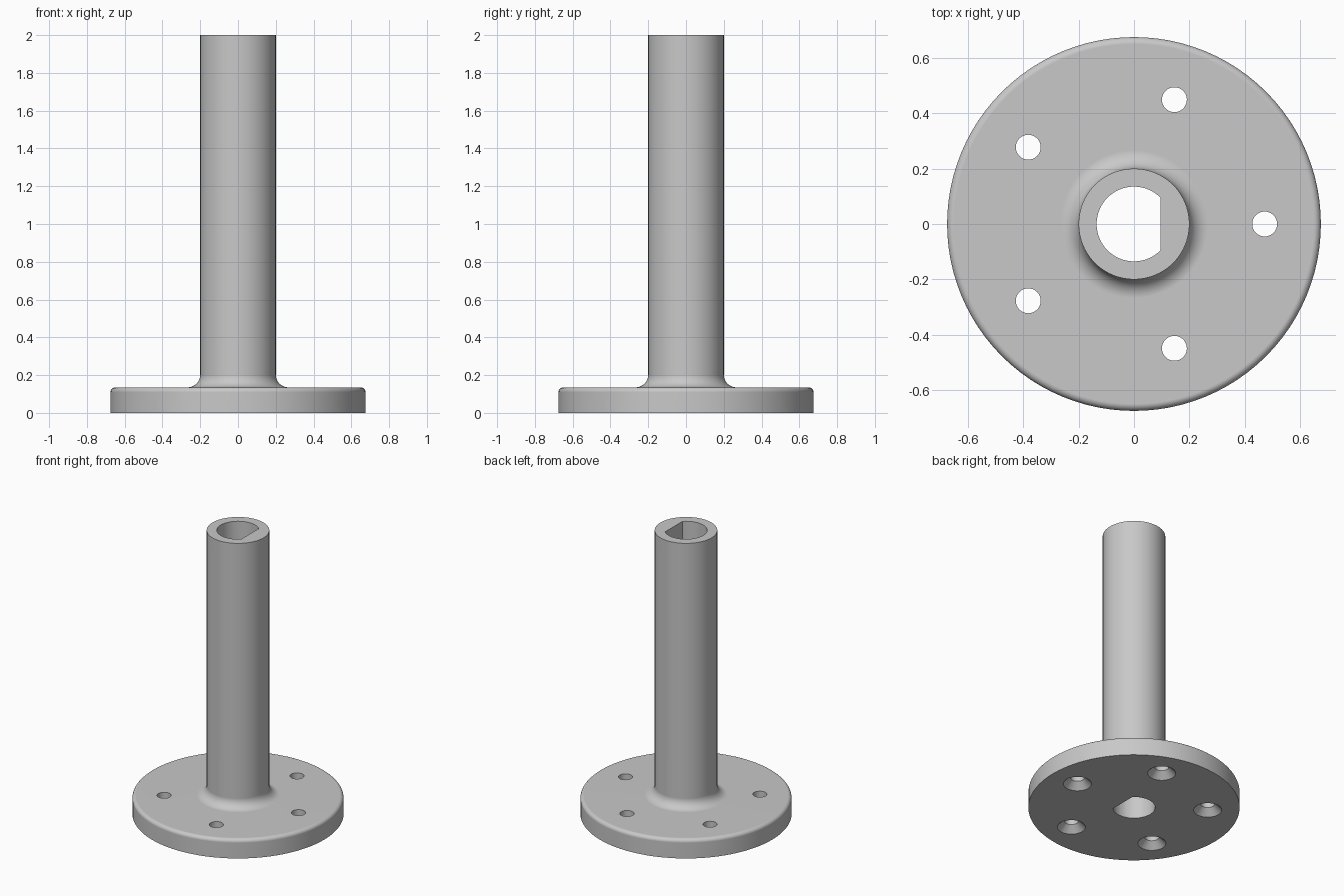
import bpy, bmesh, math
from mathutils import Matrix, Vector

if "Cube" in bpy.data.objects:
    bpy.data.objects.remove(bpy.data.objects["Cube"], do_unlink=True)

FLANGE_R, FLANGE_H, EDGE = 0.675, 0.135, 0.025
TUBE_R, HEIGHT, FILLET = 0.20, 2.0, 0.067
BORE_R, FLAT_X = 0.135, 0.095
HOLE_R, SINK_R, SINK_D, RING_R, HOLES = 0.045, 0.09, 0.045, 0.472, 5

grey = bpy.data.materials.new("plain grey")
grey.use_nodes = True
grey.diffuse_color = (0.58, 0.58, 0.58, 1)
grey.node_tree.nodes["Principled BSDF"].inputs["Base Color"].default_value = (0.58, 0.58, 0.58, 1)


def finish(bm, name):
    bmesh.ops.recalc_face_normals(bm, faces=bm.faces)
    mesh = bpy.data.meshes.new(name)
    bm.to_mesh(mesh)
    bm.free()
    mesh.materials.append(grey)
    ob = bpy.data.objects.new(name, mesh)
    bpy.context.collection.objects.link(ob)
    return ob


def lathe(name, profile, steps):
    """Revolve (radius, z) points about the z axis."""
    bm = bmesh.new()
    vs = [bm.verts.new((r, 0, z)) for r, z in profile]
    es = [bm.edges.new(p) for p in zip(vs, vs[1:])]
    bmesh.ops.spin(bm, geom=vs + es, cent=(0, 0, 0), axis=(0, 0, 1),
                   angle=math.tau, steps=steps)
    bmesh.ops.remove_doubles(bm, verts=bm.verts, dist=1e-5)
    return finish(bm, name)


def arc(cx, cz, r, start, end, n):
    return [(cx + r * math.cos(math.radians(start + (end - start) * i / n)),
             cz + r * math.sin(math.radians(start + (end - start) * i / n)))
            for i in range(n + 1)]


# Flange with rounded rim, filleted into the tube
profile = [(0, 0), (FLANGE_R, 0)]
profile += arc(FLANGE_R - EDGE, FLANGE_H - EDGE, EDGE, 0, 90, 6)
profile += arc(TUBE_R + FILLET, FLANGE_H + FILLET, FILLET, 270, 180, 8)
profile += [(TUBE_R, HEIGHT), (0, HEIGHT)]
body = lathe("flanged_tube", profile, 96)

# D-shaped bore cutter
bm = bmesh.new()
a = math.acos(FLAT_X / BORE_R)
outline = [a + (math.tau - 2 * a) * i / 56 for i in range(57)]
face = bm.faces.new([bm.verts.new((BORE_R * math.cos(t), BORE_R * math.sin(t), -0.1))
                     for t in outline])
ext = bmesh.ops.extrude_face_region(bm, geom=[face])
bmesh.ops.translate(bm, vec=(0, 0, HEIGHT + 0.2),
                    verts=[v for v in ext["geom"] if isinstance(v, bmesh.types.BMVert)])
cutters = [finish(bm, "bore_cutter")]

# Screw hole cutters, countersunk from below
over = 0.02
slope = (SINK_R - HOLE_R) / SINK_D
for i in range(HOLES):
    t = math.tau * i / HOLES
    c = lathe(f"screw_hole_cutter_{i + 1}",
              [(0, -over), (SINK_R + over * slope, -over), (HOLE_R, SINK_D),
               (HOLE_R, FLANGE_H + 0.05), (0, FLANGE_H + 0.05)], 32)
    c.data.transform(Matrix.Translation(Vector((RING_R * math.cos(t), RING_R * math.sin(t), 0))))
    cutters.append(c)

# Cut the openings, then discard the cutters
bpy.ops.object.select_all(action='DESELECT')
body.select_set(True)
bpy.context.view_layer.objects.active = body
for c in cutters:
    c.hide_render = True
    m = body.modifiers.new("cut", 'BOOLEAN')
    m.operation, m.solver, m.object = 'DIFFERENCE', 'EXACT', c
    bpy.ops.object.modifier_apply(modifier=m.name)
    bpy.data.objects.remove(c, do_unlink=True)

# Smooth shading with crisp rims and flat discs
bpy.ops.object.shade_smooth_by_angle(angle=math.radians(30))
wn = body.modifiers.new("weighted normals", 'WEIGHTED_NORMAL')
wn.keep_sharp = True
